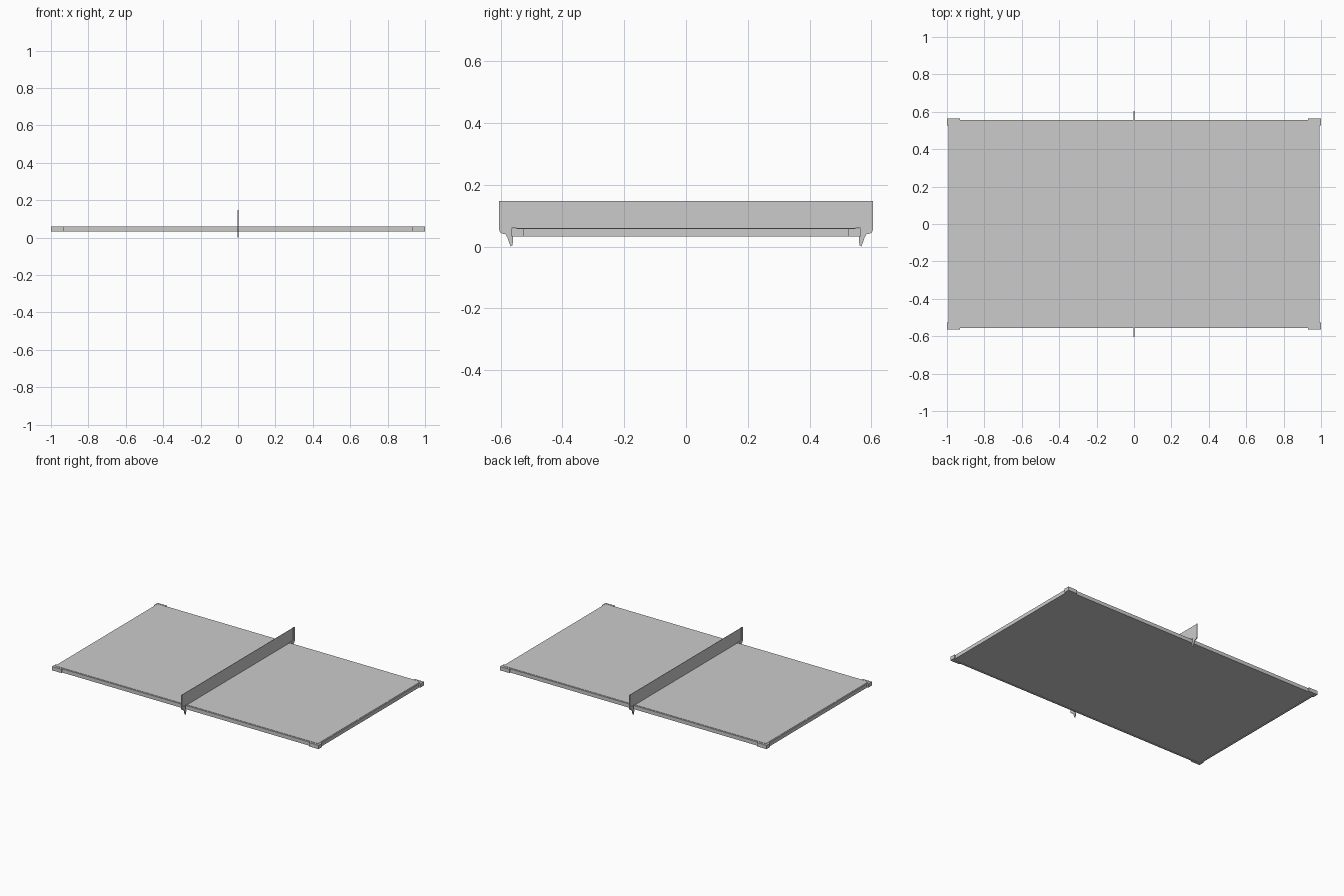
import bpy, bmesh

if "Cube" in bpy.data.objects:
    bpy.data.objects.remove(bpy.data.objects["Cube"])


def box(name, x0, x1, y0, y1, z0, z1):
    xs, ys, zs = sorted((x0, x1)), sorted((y0, y1)), (z0, z1)
    bm = bmesh.new()
    bmesh.ops.create_cube(bm, size=1)
    for v in bm.verts:
        v.co = (xs[v.co.x > 0], ys[v.co.y > 0], zs[v.co.z > 0])
    return finish(name, bm)


def prism(name, points, place, depth):
    """Extrude a closed 2D outline; place maps (a, b) to 3D."""
    bm = bmesh.new()
    face = bm.faces.new([bm.verts.new(place(a, b)) for a, b in points])
    ext = bmesh.ops.extrude_face_region(bm, geom=[face])
    bmesh.ops.translate(bm, vec=depth,
                        verts=[g for g in ext["geom"] if isinstance(g, bmesh.types.BMVert)])
    return finish(name, bm)


def finish(name, bm):
    bmesh.ops.recalc_face_normals(bm, faces=bm.faces)
    me = bpy.data.meshes.new(name)
    bm.to_mesh(me)
    bm.free()
    ob = bpy.data.objects.new(name, me)
    bpy.context.collection.objects.link(ob)
    return ob


HX, HY = 0.992, 0.556      # outer half size of the frame
Z0, Z1 = 0.033, 0.060      # frame bottom and table surface
RIM = 0.008

# playing surface, slightly recessed below the frame on its underside
box("table_top", -HX + RIM, HX - RIM, -HY + RIM, HY - RIM, 0.037, Z1)

# edge frame, just under the level of the playing surface
for s, n in ((-1, "left"), (1, "right")):
    box(n + "_rail", s * (HX - RIM), s * HX, -HY, HY, Z0, Z1 - 0.002)
for s, n in ((-1, "front"), (1, "back")):
    box(n + "_rail", -HX + RIM, HX - RIM, s * (HY - RIM), s * HY, Z0, Z1 - 0.002)

# L-shaped corner guards
guard = [(1.0, 0.565), (0.93, 0.565), (0.93, 0.553), (0.988, 0.553), (0.988, 0.526), (1.0, 0.526)]
for sx in (-1, 1):
    for sy in (-1, 1):
        prism("corner_guard", guard, lambda a, b: (sx * a, sy * b, Z0), (0, 0, Z1 - Z0 - 0.001))

# net
box("net", -0.0012, 0.0012, -0.592, 0.592, Z1, 0.148)

# net posts with the clamp arm, upper jaw and tapering foot in one profile
post = [(0.590, 0.148), (0.605, 0.148), (0.605, 0.056), (0.602, 0.047), (0.595, 0.042),
        (0.584, 0.040), (0.578, 0.030), (0.571, 0.010), (0.567, 0.0), (0.562, 0.004),
        (0.559, 0.018), (0.559, Z0), (0.565, 0.040), (0.565, Z1), (0.545, Z1),
        (0.545, 0.063), (0.585, 0.064), (0.590, 0.070)]
for s, n in ((-1, "front"), (1, "back")):
    prism(n + "_net_post", post, lambda a, b: (-0.003, s * a, b), (0.006, 0, 0))
